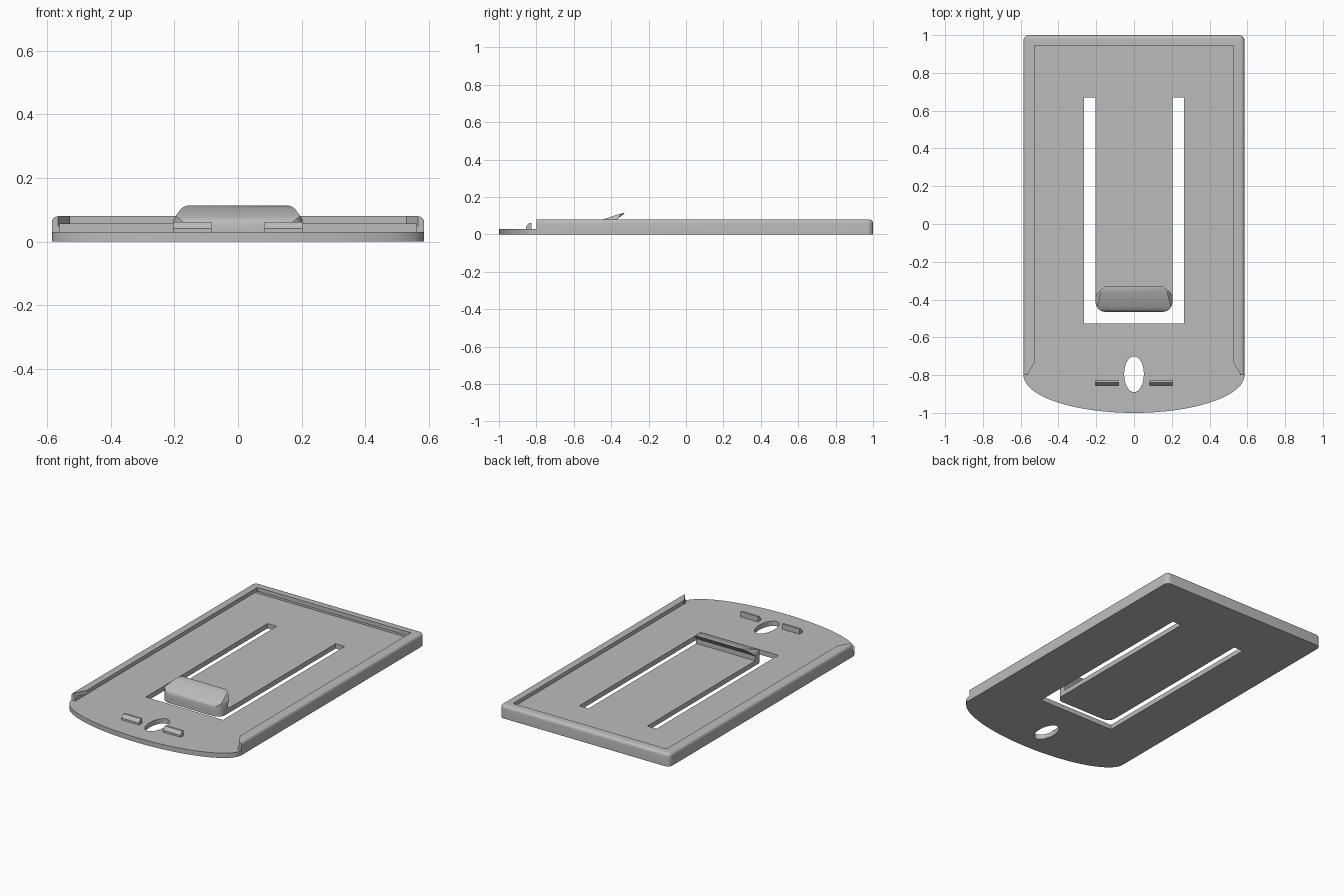
import bpy
import bmesh
import math
from mathutils import Vector

old = bpy.data.objects.get("Cube")
if old:
    bpy.data.objects.remove(old, do_unlink=True)

grey = bpy.data.materials.new("plain grey")
grey.use_nodes = True
colour = (0.5, 0.5, 0.5, 1)
grey.diffuse_color = colour
grey.node_tree.nodes["Principled BSDF"].inputs["Base Color"].default_value = colour


def prism(name, points, low, high, axis="z", top_round=0):
    """Extrude a 2D outline along an axis; x takes (y, z), y takes (x, z)."""
    place = {"z": lambda a, b: (a, b, low),
             "x": lambda a, b: (low, a, b),
             "y": lambda a, b: (a, low, b)}[axis]
    shift = Vector([(high - low) * (axis == k) for k in "xyz"])
    bm = bmesh.new()
    face = bm.faces.new([bm.verts.new(place(a, b)) for a, b in points])
    ext = bmesh.ops.extrude_face_region(bm, geom=[face])
    moved = [v for v in ext["geom"] if isinstance(v, bmesh.types.BMVert)]
    bmesh.ops.translate(bm, verts=moved, vec=shift)
    bmesh.ops.recalc_face_normals(bm, faces=bm.faces)
    if top_round:
        rim = [e for e in bm.edges if all(v in moved for v in e.verts)]
        bmesh.ops.bevel(bm, geom=rim, offset=top_round, segments=5,
                        profile=0.5, affect="EDGES")
    mesh = bpy.data.meshes.new(name)
    bm.to_mesh(mesh)
    bm.free()
    mesh.materials.append(grey)
    obj = bpy.data.objects.new(name, mesh)
    bpy.context.collection.objects.link(obj)
    return obj


def combine(obj, tool, operation):
    """Apply a boolean and discard the helper."""
    tool.hide_render = True
    mod = obj.modifiers.new("cut", "BOOLEAN")
    mod.object, mod.operation, mod.solver = tool, operation, "EXACT"
    bpy.context.view_layer.objects.active = obj
    bpy.ops.object.modifier_apply(modifier=mod.name)
    bpy.data.objects.remove(tool, do_unlink=True)


def arc(cx, cy, rx, ry, start, end, steps):
    angles = [math.radians(start + (end - start) * i / steps) for i in range(steps + 1)]
    return [(cx + rx * math.cos(t), cy + ry * math.sin(t)) for t in angles]


def box(x, y0, y1):
    return [(-x, y0), (x, y0), (x, y1), (-x, y1)]


def mirrored(half):
    """Close a right-hand outline with its left-hand mirror image."""
    return half + [(-x, y) for x, y in reversed(half)]


HALF, FLOOR, RIM = 0.585, 0.03, 0.08

# Tray body: oval front, rounded back corners, softened top rim
outline = (arc(0, -0.8, HALF, 0.2, 180, 360, 48)
           + arc(HALF - 0.03, 0.97, 0.03, 0.03, 0, 90, 6)
           + arc(0.03 - HALF, 0.97, 0.03, 0.03, 90, 180, 6))
tray = prism("tray", outline, 0, RIM, top_round=0.02)

# Open front apron, undercut groove and flared rim opening
combine(tray, prism("front_cut", box(0.7, -1.1, -0.8), FLOOR, 0.2), "DIFFERENCE")
combine(tray, prism("groove_cut", box(0.56, -1.1, 0.97), FLOOR, 0.055), "DIFFERENCE")
opening = mirrored([(0.566, -1.1), (0.566, -0.8), (0.528, -0.735), (0.528, 0.945)])
combine(tray, prism("opening_cut", opening, 0.05, 0.2), "DIFFERENCE")

# U-shaped slot that frees the spring tongue
TONGUE, TIP, R = 0.203, -0.465, 0.05
slot = mirrored([(0.266, -0.527), (0.266, 0.67), (TONGUE, 0.67)]
                + arc(TONGUE - R, TIP + R, R, R, 0, -90, 8))
combine(tray, prism("slot_cut", slot, -0.1, 0.2), "DIFFERENCE")

# Oval hole
combine(tray, prism("hole_cut", arc(0, -0.795, 0.052, 0.095, 0, 352.5, 47), -0.1, 0.2),
        "DIFFERENCE")

# Hooked thumb catch: plan, side and front outlines intersected
plan = mirrored(arc(TONGUE - R, TIP + R, R, R, -90, 0, 8)
                + [(TONGUE, -0.37), (0.15, -0.328)])
catch = prism("thumb_catch", plan, FLOOR, 0.2)
side = [(-0.5, 0), (TIP, 0.05), (-0.462, 0.062), (-0.453, 0.073), (-0.44, 0.081),
        (-0.365, 0.106), (-0.34, 0.113), (-0.328, 0.113), (-0.375, 0.075),
        (-0.39, 0.06), (-0.39, 0)]
combine(catch, prism("side_shape", side, -0.4, 0.4, "x"), "INTERSECT")
front = mirrored([(0.22, 0), (0.204, 0.064), (0.198, 0.078), (0.18, 0.102),
                  (0.172, 0.109), (0.16, 0.113), (0.15, 0.12)])
combine(catch, prism("front_shape", front, -0.6, -0.2, "y"), "INTERSECT")

# Pair of small wedge stops beside the hole
wedge = [(-0.855, FLOOR), (-0.855, 0.042), (-0.838, 0.062), (-0.825, 0.062),
         (-0.825, FLOOR)]
stops = [prism("left_stop", wedge, 0.083, 0.203, "x"),
         prism("right_stop", wedge, -0.203, -0.083, "x")]

# Smooth the rounded edges, keep the sharp ones
for obj in [tray, catch] + stops:
    bpy.ops.object.select_all(action="DESELECT")
    obj.select_set(True)
    bpy.context.view_layer.objects.active = obj
    bpy.ops.object.shade_smooth_by_angle(angle=math.radians(30))
